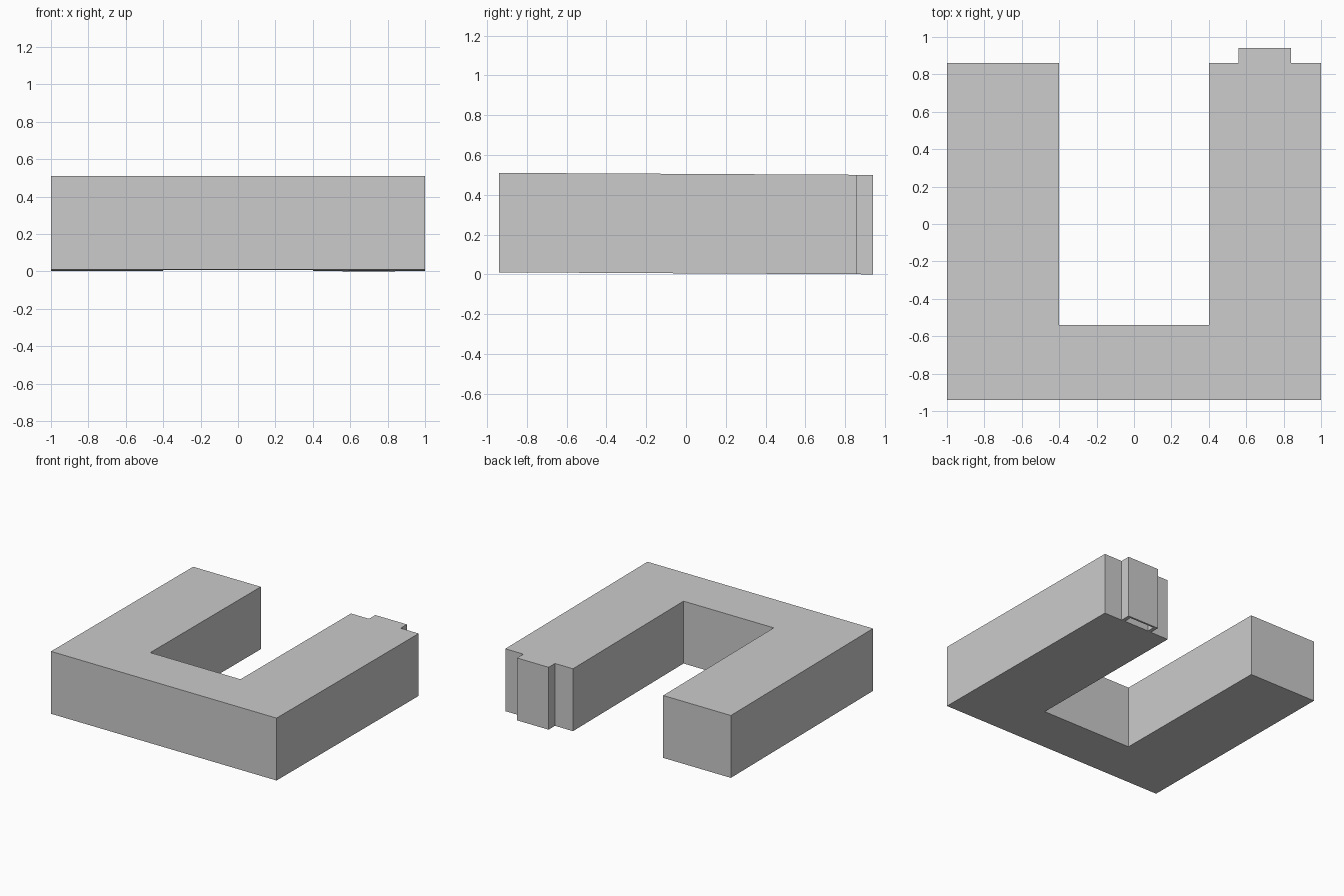
import bpy, bmesh

if "Cube" in bpy.data.objects:
    bpy.data.objects.remove(bpy.data.objects["Cube"])

Y0, Y1 = -0.94, 0.94


def lean(y):
    # The whole body drops very slightly from front to back
    return 0.01 * (Y1 - y) / (Y1 - Y0)


def prism(name, outline, low=0.0, high=0.5):
    bm = bmesh.new()
    base = bm.faces.new([bm.verts.new((x, y, low + lean(y))) for x, y in outline])
    top = bmesh.ops.extrude_face_region(bm, geom=[base])
    verts = [v for v in top["geom"] if isinstance(v, bmesh.types.BMVert)]
    bmesh.ops.translate(bm, verts=verts, vec=(0, 0, high - low))
    bmesh.ops.recalc_face_normals(bm, faces=bm.faces)
    mesh = bpy.data.meshes.new(name)
    bm.to_mesh(mesh)
    bm.free()
    obj = bpy.data.objects.new(name, mesh)
    bpy.context.collection.objects.link(obj)
    return obj


# U-shaped body with a tab on the end of the right arm
body = prism("u_shaped_body", [
    (-1, Y0), (1, Y0), (1, 0.86), (0.84, 0.86), (0.84, Y1), (0.56, Y1),
    (0.56, 0.86), (0.4, 0.86), (0.4, -0.54), (-0.4, -0.54), (-0.4, 0.86), (-1, 0.86)])

# Pocket hollowed into the tab from below
cutter = prism("pocket_cutter", [(0.59, 0.862), (0.81, 0.862), (0.81, 0.925), (0.59, 0.925)],
               low=-0.1, high=0.4)
cutter.hide_render = True
cutter.hide_set(True)
cut = body.modifiers.new("pocket", "BOOLEAN")
cut.operation = "DIFFERENCE"
cut.solver = "EXACT"
cut.object = cutter
